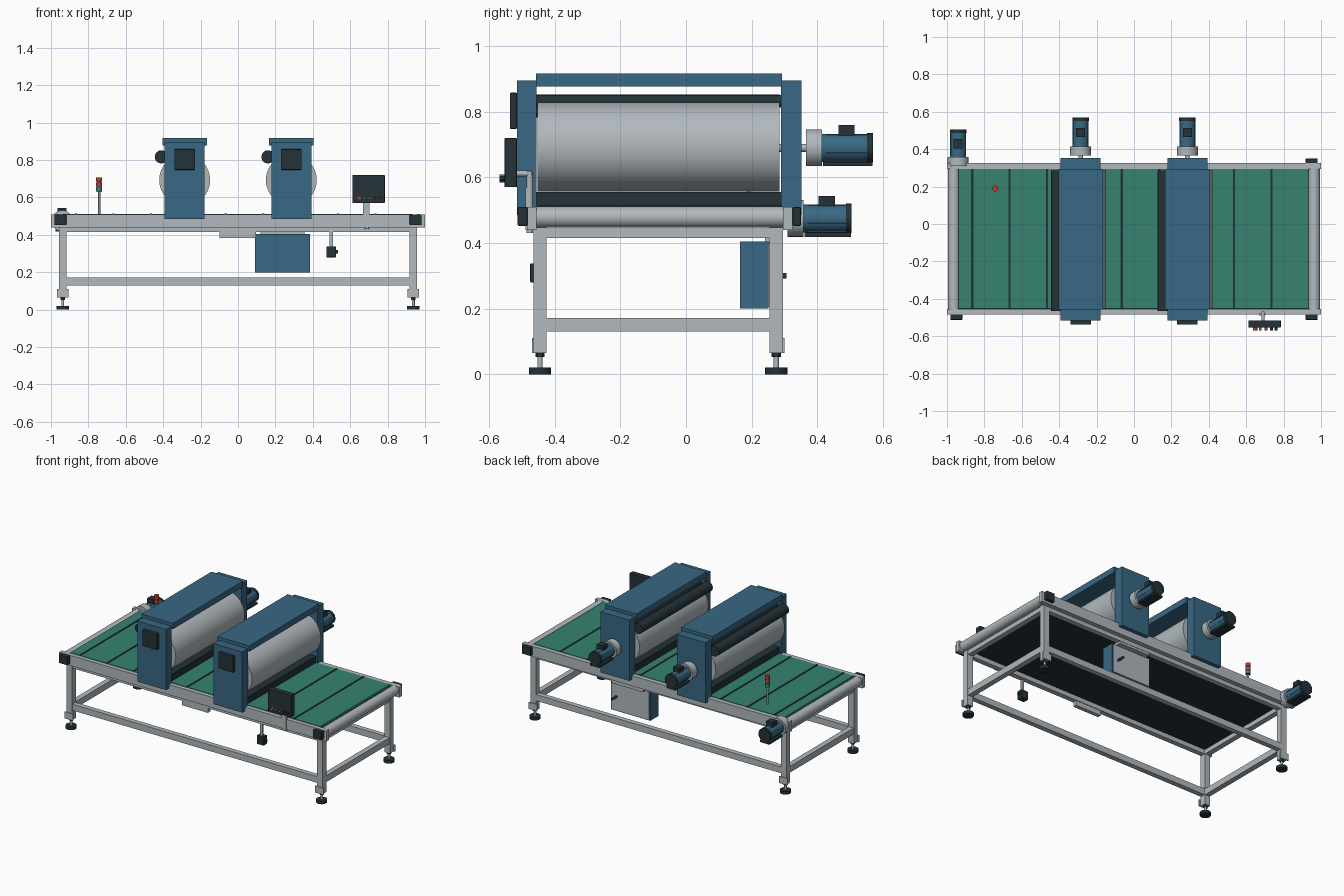
import bpy, math
from mathutils import Vector


def mat(name, rgb):
    m = bpy.data.materials.new(name)
    m.diffuse_color = (*rgb, 1)
    return m


GREY = mat("light grey metal", (0.44, 0.48, 0.51))
BLUE = mat("blue paint", (0.040, 0.140, 0.230))
GREEN = mat("green belt", (0.037, 0.230, 0.165))
DARK = mat("dark rubber", (0.017, 0.032, 0.039))
RED = mat("red light", (0.50, 0.045, 0.04))


def box(name, x, y, z, m, bevel=0):
    """Box from three (min, max) ranges."""
    bpy.ops.mesh.primitive_cube_add(size=1)
    o = bpy.context.object
    o.name = name
    for v in o.data.vertices:
        v.co = [r[0] if c < 0 else r[1] for r, c in zip((x, y, z), v.co)]
    o.data.materials.append(m)
    if bevel:
        b = o.modifiers.new("bevel", 'BEVEL')
        b.width, b.segments = bevel, 2
    return o


def rod(name, a, b, r, m, sides=24):
    """Cylinder from point a to point b."""
    a, b = Vector(a), Vector(b)
    d = b - a
    bpy.ops.mesh.primitive_cylinder_add(vertices=sides, radius=r, depth=d.length, location=(a + b) / 2)
    o = bpy.context.object
    o.name = name
    o.rotation_euler = d.to_track_quat('Z', 'Y').to_euler()
    o.data.materials.append(m)
    bpy.ops.object.shade_smooth_by_angle(angle=math.radians(35))
    return o


def motor(name, x, z, y0, y1, y2):
    """Geared motor: gearbox y0..y1, blue body y1..y2."""
    rod(name + "_gearbox", (x, y0, z), (x, y1, z), 0.056, GREY, 32)
    rod(name + "_body", (x, y1, z), (x, y2 - 0.018, z), 0.043, BLUE, 32)
    rod(name + "_fan_cover", (x, y2 - 0.018, z), (x, y2, z), 0.045, DARK, 32)
    for i in range(8):  # cooling ribs
        a = math.radians(22.5 + 45 * i)
        o = box(name + "_rib", (-0.002, 0.002), (y1 + 0.012, y2 - 0.018), (0.040, 0.0455), BLUE)
        o.rotation_euler = (0, a, 0)
        o.location = (x, 0, z)
    ym = (y1 + y2) / 2
    box(name + "_terminal_box", (x - 0.024, x + 0.024), (ym - 0.027, ym + 0.022), (z + 0.038, z + 0.069), DARK)
    box(name + "_base", (x - 0.035, x + 0.035), (y1 + 0.003, y2 - 0.002), (z - 0.056, z - 0.043), DARK)


# Legs with levelling feet
for sx in (-1, 1):
    for yc, out in ((-0.445, -1), (0.275, 1)):
        xc = sx * 0.937
        box("leg", (xc - 0.021, xc + 0.021), (yc - 0.020, yc + 0.020), (0.065, 0.45), GREY)
        box("leg_bracket", (xc - 0.032, xc + 0.032), sorted((yc + out * 0.018, yc + out * 0.025)), (0.065, 0.11), GREY)
        rod("foot_stem", (xc, yc, 0.015), (xc, yc, 0.07), 0.008, GREY, 16)
        rod("foot_nut", (xc, yc, 0.053), (xc, yc, 0.065), 0.014, DARK, 6)
        rod("foot_pad", (xc, yc, 0), (xc, yc, 0.02), 0.034, DARK)

# Lower and upper frame rails
for z in ((0.13, 0.172), (0.415, 0.445)):
    for yc in (-0.445, 0.275):
        box("long_rail", (-0.93, 0.93), (yc - 0.017, yc + 0.017), z, GREY)
    for xc in (-0.937, 0.937):
        box("cross_rail", (xc - 0.018, xc + 0.018), (-0.44, 0.27), z, GREY)

# Conveyor side beams
for y in ((-0.483, -0.455), (0.295, 0.325)):
    box("side_beam", (-1, 1), y, (0.44, 0.51), GREY)

# Belt, underside bed and cleats
box("belt", (-0.937, 0.932), (-0.452, 0.293), (0.497, 0.512), GREEN)
box("belt_bed", (-0.932, 0.930), (-0.454, 0.294), (0.447, 0.497), DARK)
for i in range(9):
    x = -0.865 + 0.2 * i
    box("belt_cleat", (x - 0.006, x + 0.006), (-0.452, 0.293), (0.510, 0.515), DARK)

# End rollers and bearing blocks
for sx in (-1, 1):
    rod("end_roller", (sx * 0.963, -0.455, 0.479), (sx * 0.963, 0.295, 0.479), 0.032, GREY, 32)
    for y in ((-0.513, -0.483), (0.325, 0.350)):
        box("bearing_block", (sx * 0.95 - 0.032, sx * 0.95 + 0.032), y, (0.452, 0.510), DARK, 0.004)

motor("conveyor_motor", -0.94, 0.475, 0.310, 0.358, 0.505)

# Two roller press stations
for xc in (-0.285, 0.285):
    for y in ((-0.515, -0.455), (0.290, 0.352)):
        box("press_post", (xc - 0.107, xc + 0.107), y, (0.485, 0.895), BLUE)
    box("press_top_beam", (xc - 0.118, xc + 0.118), (-0.457, 0.292), (0.877, 0.917), BLUE)
    rod("press_drum", (xc, -0.452, 0.693), (xc, 0.285, 0.693), 0.136, GREY, 64)
    box("press_bed", (xc - 0.095, xc + 0.095), (-0.455, 0.290), (0.512, 0.556), DARK)
    rod("side_roller", (xc - 0.125, -0.465, 0.817), (xc - 0.125, 0.285, 0.817), 0.035, DARK, 32)
    rod("top_roller", (xc - 0.065, -0.455, 0.832), (xc - 0.065, 0.290, 0.832), 0.019, DARK)
    box("press_panel", (xc - 0.055, xc + 0.055), (-0.537, -0.515), (0.748, 0.858), DARK, 0.003)
    rod("drum_shaft", (xc, 0.28, 0.69), (xc, 0.370, 0.69), 0.012, GREY)
    motor("press_motor", xc, 0.69, 0.365, 0.414, 0.57)

# Electrical cabinet with rear door
box("cabinet", (0.09, 0.385), (0.165, 0.252), (0.20, 0.405), BLUE)
box("cabinet_door", (0.097, 0.378), (0.252, 0.258), (0.207, 0.398), GREY)
box("cabinet_hanger", (0.12, 0.355), (0.24, 0.29), (0.40, 0.42), GREY)
rod("cabinet_knob", (0.34, 0.256, 0.30), (0.34, 0.306, 0.30), 0.008, DARK, 16)

# Cable tray under the front beam
box("cable_tray", (-0.10, 0.095), (-0.458, -0.432), (0.382, 0.43), GREY)

# Hanging switch box
box("switch_arm", (0.490, 0.507), (-0.463, -0.450), (0.33, 0.44), GREY)
box("switch_box", (0.472, 0.524), (-0.475, -0.435), (0.28, 0.338), DARK, 0.003)
rod("switch_knob", (0.52, -0.455, 0.31), (0.534, -0.455, 0.31), 0.009, DARK, 16)

# Operator panel on a stand
box("panel_clamp", (0.668, 0.702), (-0.489, -0.477), (0.44, 0.57), GREY)
rod("panel_stand", (0.69, -0.476, 0.43), (0.69, -0.476, 0.62), 0.010, GREY, 16)
rod("panel_arm", (0.69, -0.470, 0.612), (0.69, -0.52, 0.612), 0.009, GREY, 16)
box("operator_panel", (0.612, 0.785), (-0.553, -0.515), (0.57, 0.72), DARK, 0.003)
for x, m in ((0.648, RED), (0.675, GREEN), (0.705, RED), (0.735, DARK), (0.76, DARK)):
    rod("panel_button", (x, -0.55, 0.597), (x, -0.569, 0.597), 0.012 if x < 0.66 else 0.008, m, 16)

# Signal tower
tx, ty = -0.742, 0.19
rod("tower_pole", (tx, ty, 0.51), (tx, ty, 0.635), 0.006, GREY, 16)
rod("tower_core", (tx, ty, 0.63), (tx, ty, 0.705), 0.012, DARK, 16)
for z, m in ((0.633, GREEN), (0.659, RED), (0.685, RED)):
    rod("tower_light", (tx, ty, z), (tx, ty, z + 0.022), 0.016, m, 20)
